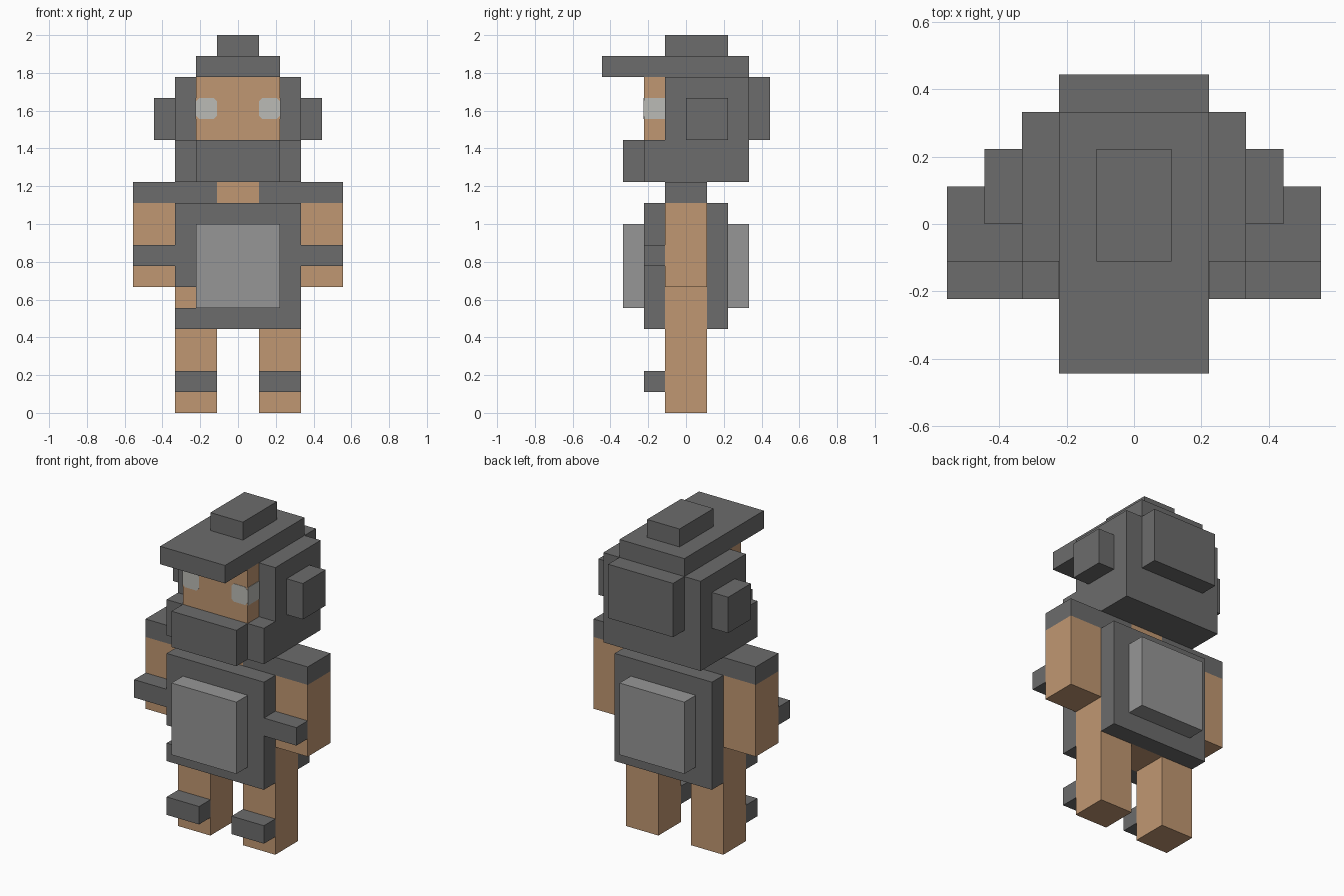
import bpy
import bmesh

cube = bpy.data.objects.get("Cube")
if cube:
    bpy.data.objects.remove(cube, do_unlink=True)

U = 2 / 18  # one block


def material(name, rgb):
    mat = bpy.data.materials.new(name)
    mat.use_nodes = True
    color = (*rgb, 1)
    mat.diffuse_color = color
    bsdf = next(n for n in mat.node_tree.nodes if n.type == 'BSDF_PRINCIPLED')
    bsdf.inputs["Base Color"].default_value = color
    return mat


armor = material("dark grey armor", (0.15, 0.15, 0.15))
plate = material("light grey plate", (0.305, 0.305, 0.305))
skin = material("tan skin", (0.527, 0.309, 0.168))
eye = material("pale eye", (0.50, 0.50, 0.465))


def add_object(name, bm, mat):
    bmesh.ops.recalc_face_normals(bm, faces=bm.faces)
    bmesh.ops.scale(bm, vec=(U, U, U), verts=bm.verts)
    mesh = bpy.data.meshes.new(name)
    bm.to_mesh(mesh)
    bm.free()
    mesh.materials.append(mat)
    bpy.context.collection.objects.link(bpy.data.objects.new(name, mesh))


def box(name, mat, x, y, z):
    """Box between the given ranges, in blocks."""
    bm = bmesh.new()
    bmesh.ops.create_cube(bm, size=1)
    for v in bm.verts:
        v.co = [r[0] if c < 0 else r[1] for c, r in zip(v.co, (x, y, z))]
    add_object(name, bm, mat)


def pair(name, mat, x, y, z):
    """Mirrored boxes on both sides."""
    box("left_" + name, mat, x, y, z)
    box("right_" + name, mat, (-x[1], -x[0]), y, z)


def prism(name, mat, outline, y):
    """Front outline (x, z) extruded along y."""
    bm = bmesh.new()
    face = bm.faces.new([bm.verts.new((px, y[0], pz)) for px, pz in outline])
    out = bmesh.ops.extrude_face_region(bm, geom=[face])["geom"]
    for v in out:
        if isinstance(v, bmesh.types.BMVert):
            v.co.y = y[1]
    add_object(name, bm, mat)


# Body and limbs
box("torso", skin, (-3, 3), (-1, 1), (4, 10))
box("neck", skin, (-1, 1), (-1, 1), (10, 11))
pair("leg", skin, (1, 3), (-1, 1), (0, 4))
pair("arm", skin, (3, 5), (-1, 1), (6, 10))

# Body armor, the front with a notch at the right hip
prism("chest_armor", armor,
      [(-3, 4), (3, 4), (3, 10), (-3, 10), (-3, 6), (-2, 6), (-2, 5), (-3, 5)],
      (-2, -1))
box("back_armor", armor, (-3, 3), (1, 2), (4, 10))
box("chest_plate", plate, (-2, 2), (-3, -2), (5, 9))
box("back_plate", plate, (-2, 2), (2, 3), (5, 9))
pair("shoulder_pad", armor, (1, 5), (-1, 1), (10, 11))
pair("arm_guard", armor, (3, 5), (-2, -1), (7, 8))
pair("shin_guard", armor, (1, 3), (-2, -1), (1, 2))

# Head and helmet
box("face", skin, (-2, 2), (-2, -1), (13, 16))
box("helmet", armor, (-3, 3), (-1, 3), (11, 16))
box("jaw_guard", armor, (-3, 3), (-2, -1), (11, 13))
box("chin_guard", armor, (-2, 2), (-3, -2), (11, 13))
pair("ear_guard", armor, (3, 4), (0, 2), (13, 15))
box("helmet_back_pad", armor, (-2, 2), (3, 4), (13, 16))
box("visor_top", armor, (-2, 2), (-4, 3), (16, 17))
box("crest", armor, (-1, 1), (-1, 2), (17, 18))

# Eyes: clipped-corner front plates that wrap round to the temples
T = 0.02
C = 0.15
eye_outline = [(1 + C, 14), (2 - C, 14), (2, 14 + C), (2, 15 - C),
               (2 - C, 15), (1 + C, 15), (1, 15 - C), (1, 14 + C)]
for side, s in (("left", 1), ("right", -1)):
    prism(side + "_eye", eye, [(s * x, z) for x, z in eye_outline], (-2 - T, -2))
pair("eye_side", eye, (2, 2 + T), (-2, -1), (14, 15))
